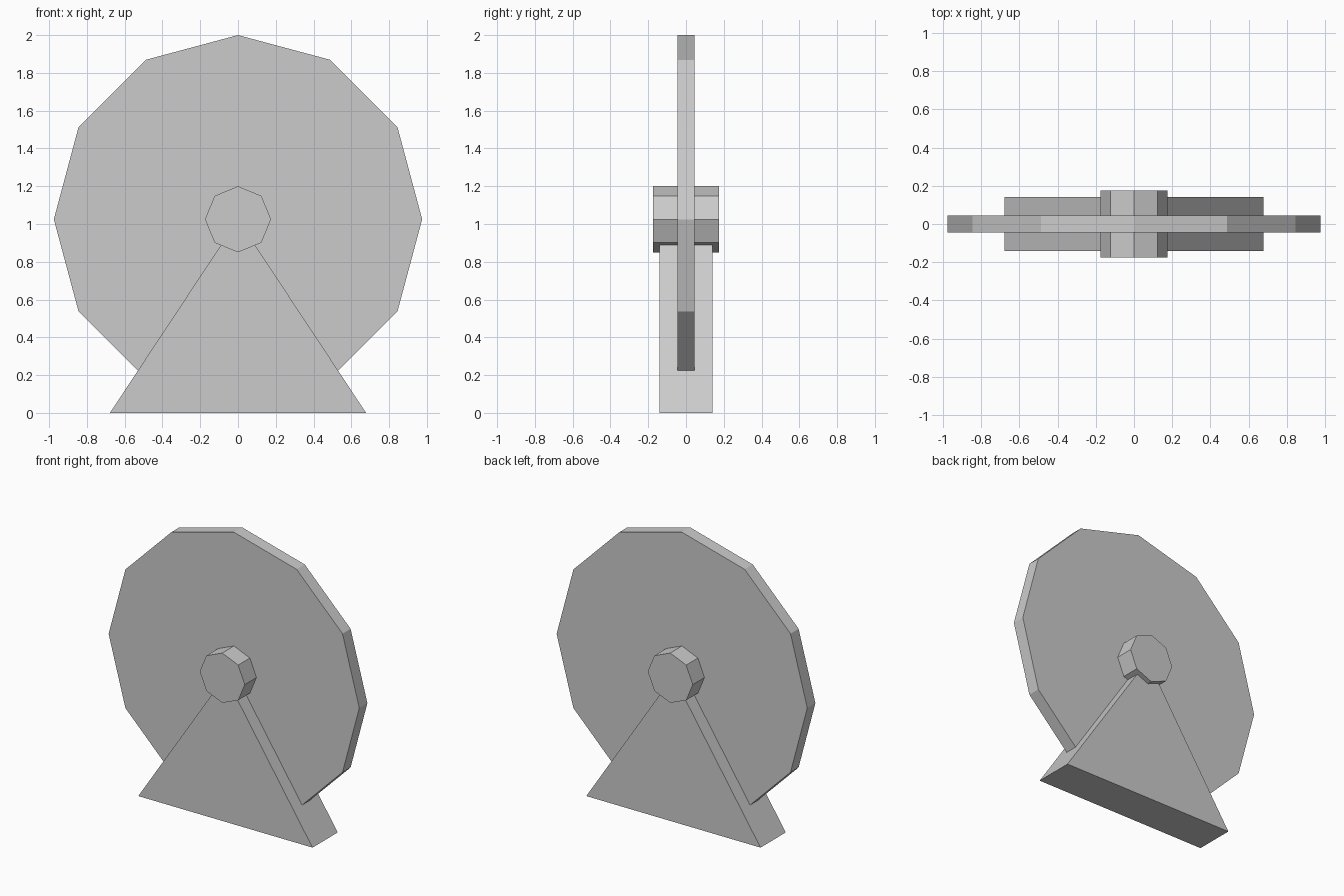
import bpy, bmesh
from math import sin, cos, tau

if "Cube" in bpy.data.objects:
    bpy.data.objects.remove(bpy.data.objects["Cube"])

AXLE_Z = 1.025


def ring(radius, sides):
    # regular polygon around the axle, one corner straight up
    return [(radius * sin(tau * i / sides), AXLE_Z + radius * cos(tau * i / sides))
            for i in range(sides)]


def prism(name, profile, half_depth):
    # extrude an x-z profile symmetrically along y
    bm = bmesh.new()
    face = bm.faces.new([bm.verts.new((x, -half_depth, z)) for x, z in profile])
    out = bmesh.ops.extrude_face_region(bm, geom=[face])
    moved = [v for v in out["geom"] if isinstance(v, bmesh.types.BMVert)]
    bmesh.ops.translate(bm, verts=moved, vec=(0, 2 * half_depth, 0))
    bmesh.ops.recalc_face_normals(bm, faces=bm.faces)
    mesh = bpy.data.meshes.new(name)
    bm.to_mesh(mesh)
    bm.free()
    obj = bpy.data.objects.new(name, mesh)
    bpy.context.collection.objects.link(obj)
    return obj


# twelve-sided wheel disc
prism("wheel", ring(0.975, 12), 0.045)
# eight-sided hub
prism("hub", ring(0.175, 8), 0.175)
# triangular stand rising to the axle
prism("stand", [(-0.678, 0), (0.678, 0), (0, AXLE_Z)], 0.14)
